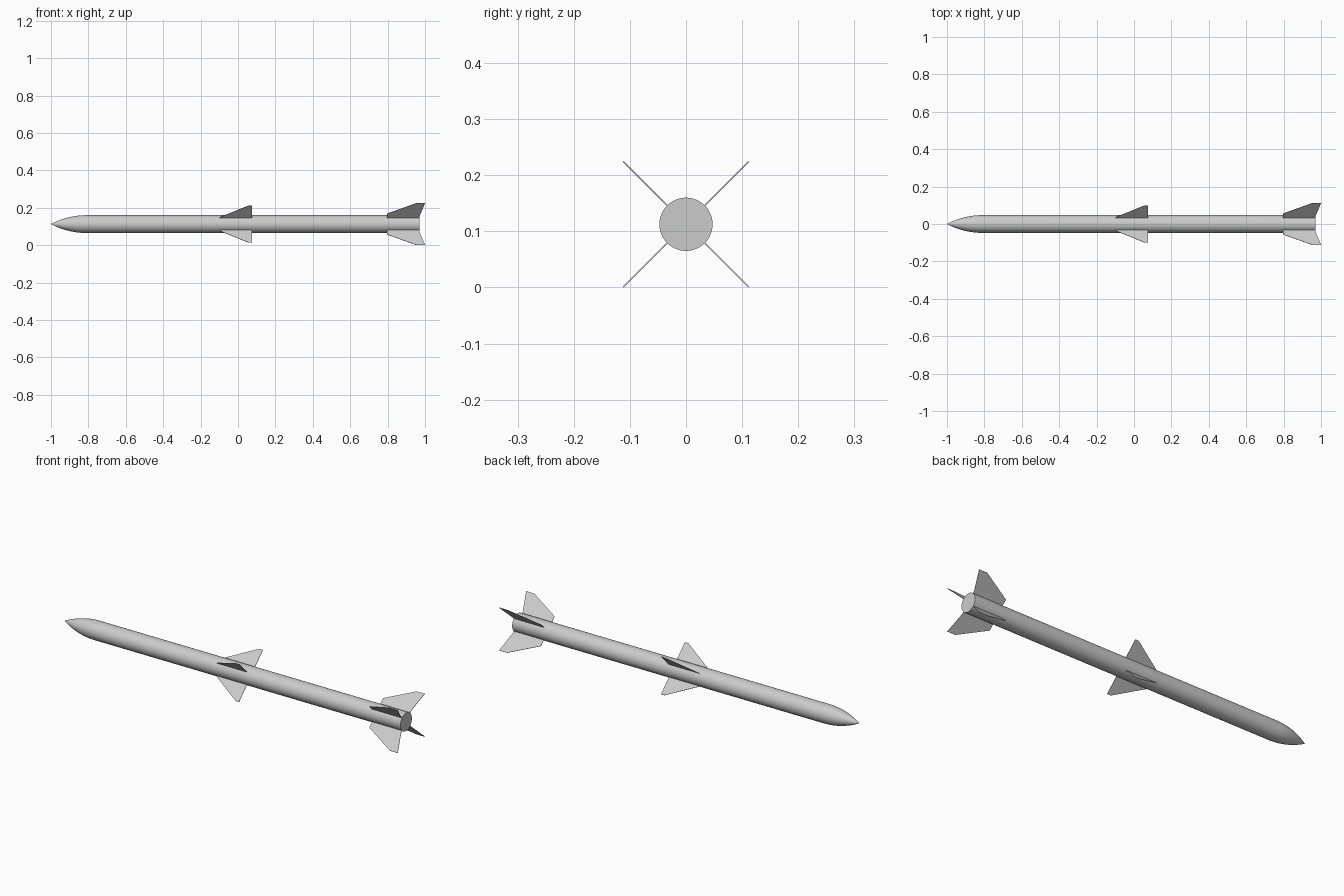
import bpy, bmesh, math
from mathutils import Matrix, Vector

if "Cube" in bpy.data.objects:
    bpy.data.objects.remove(bpy.data.objects["Cube"])

AXIS_Z = 0.1125
RADIUS = 0.0475
SEGMENTS = 48

grey = bpy.data.materials.new("light_grey")
grey.diffuse_color = (0.60, 0.60, 0.60, 1)
grey.use_nodes = True
grey.node_tree.nodes["Principled BSDF"].inputs["Base Color"].default_value = grey.diffuse_color


def make_object(name, bm):
    bmesh.ops.recalc_face_normals(bm, faces=bm.faces)
    mesh = bpy.data.meshes.new(name)
    bm.to_mesh(mesh)
    bm.free()
    mesh.materials.append(grey)
    obj = bpy.data.objects.new(name, mesh)
    obj.location.z = AXIS_Z
    bpy.context.collection.objects.link(obj)
    return obj


# Body: ogive nose, straight tube and flat tail, turned around the x axis
def ogive(t, length=0.19):
    rho = (RADIUS ** 2 + length ** 2) / (2 * RADIUS)
    return math.sqrt(rho ** 2 - (length * (1 - t)) ** 2) + RADIUS - rho


profile = [(-1 + 0.19 * i / 12, ogive(i / 12)) for i in range(1, 13)] + [(0.97, RADIUS)]
bm = bmesh.new()
tip = bm.verts.new((-1, 0, 0))
rings = []
for x, r in profile:
    rings.append([bm.verts.new((x, r * math.cos(a), r * math.sin(a)))
                  for a in (2 * math.pi * k / SEGMENTS for k in range(SEGMENTS))])
for k in range(SEGMENTS):
    n = (k + 1) % SEGMENTS
    bm.faces.new((tip, rings[0][k], rings[0][n]))
    for a, b in zip(rings, rings[1:]):
        bm.faces.new((a[k], b[k], b[n], a[n]))
bm.faces.new(rings[-1])
body = make_object("body", bm)
bpy.context.view_layer.objects.active = body
body.select_set(True)
bpy.ops.object.shade_smooth_by_angle(angle=math.radians(35))
body.select_set(False)


# Fins: thin plates from an (x, radial distance) outline, on the diagonals
def make_fin(name, outline, angle, thickness=0.002):
    bm = bmesh.new()
    face = bm.faces.new([bm.verts.new((x, -thickness / 2, r)) for x, r in outline])
    ext = bmesh.ops.extrude_face_region(bm, geom=[face])
    verts = [v for v in ext["geom"] if isinstance(v, bmesh.types.BMVert)]
    bmesh.ops.translate(bm, verts=verts, vec=Vector((0, thickness, 0)))
    bmesh.ops.rotate(bm, verts=bm.verts, matrix=Matrix.Rotation(angle, 3, 'X'))
    make_object(name, bm)


wing = [(-0.10, 0.044), (-0.10, 0.05), (0.055, 0.139), (0.075, 0.139), (0.075, 0.044)]
tail = [(0.797, 0.044), (0.797, 0.079), (0.953, 0.158), (1.0, 0.158),
        (0.97, 0.058), (0.97, 0.044)]
for i in range(4):
    angle = math.radians(45 + 90 * i)
    make_fin(f"middle_fin_{i + 1}", wing, angle)
    make_fin(f"tail_fin_{i + 1}", tail, angle)
